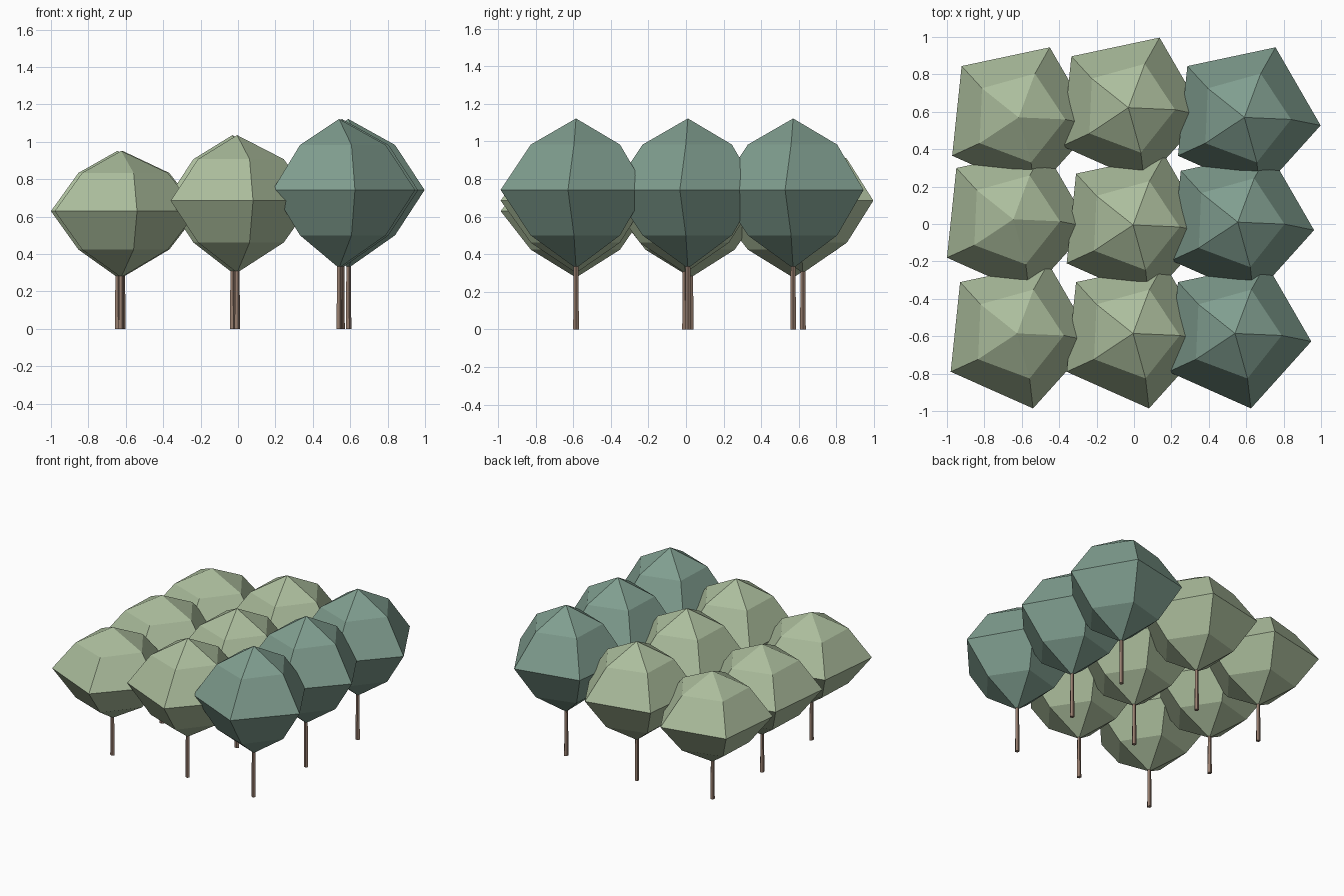
import bpy
import bmesh
from math import cos, sin, tau, radians

cube = bpy.data.objects.get("Cube")
if cube:
    bpy.data.objects.remove(cube)


def material(name, color):
    m = bpy.data.materials.new(name)
    m.use_nodes = True
    m.diffuse_color = (*color, 1)
    m.node_tree.nodes["Principled BSDF"].inputs["Base Color"].default_value = (*color, 1)
    return m


SAGE = material("sage_green", (0.41, 0.51, 0.335))
TEAL = material("teal_green", (0.215, 0.34, 0.275))
BARK = material("brown_bark", (0.305, 0.205, 0.155))

SIDES = 5


def lathe(name, center, rings, mat):
    """Flat-shaded faceted solid from (radius, z, turn in degrees) rings."""
    bm = bmesh.new()
    loops = []
    for r, z, turn in rings:
        count = SIDES if r else 1
        loops.append([bm.verts.new((r * cos(radians(turn) + tau * i / SIDES),
                                    r * sin(radians(turn) + tau * i / SIDES), z))
                      for i in range(count)])
    for low, high in zip(loops, loops[1:]):
        for i in range(SIDES):
            j = (i + 1) % SIDES
            if len(low) == 1:
                bm.faces.new((low[0], high[j], high[i]))
            elif len(high) == 1:
                bm.faces.new((low[i], low[j], high[0]))
            else:
                bm.faces.new((low[i], low[j], high[j], high[i]))
    for end in (loops[0], loops[-1]):
        if len(end) > 1:
            bm.faces.new(end)
    bmesh.ops.recalc_face_normals(bm, faces=bm.faces)
    mesh = bpy.data.meshes.new(name)
    bm.to_mesh(mesh)
    bm.free()
    mesh.materials.append(mat)
    obj = bpy.data.objects.new(name, mesh)
    obj.location = (*center, 0)
    bpy.context.collection.objects.link(obj)


def tree(label, center, height, mat):
    # Crown: pole, narrow ring, wide ring, narrow ring, pole
    crown = [(0, 0.325, 0), (0.25, 0.5, -2.5), (0.41, 0.742, -6),
             (0.25, 0.983, -2.5), (0, 1.122, 0)]
    lathe("crown_" + label, center, [(r, z * height, t) for r, z, t in crown], mat)
    # Trunk: slim post reaching just inside the crown
    lathe("trunk_" + label, center, [(0.016, 0, 0), (0.013, 0.36 * height, 0)], BARK)


# Three rows of trees, growing taller from right to left
rows = {
    "right": (0.848, SAGE, [(-0.625, -0.585), (-0.645, 0.025), (-0.617, 0.57)]),
    "middle": (0.923, SAGE, [(-0.005, -0.585), (-0.005, -0.005), (-0.03, 0.622)]),
    "left": (1.0, TEAL, [(0.54, -0.585), (0.555, 0.01), (0.59, 0.57)]),
}
for side, (height, mat, centers) in rows.items():
    for place, center in zip(("front", "centre", "back"), centers):
        tree(place + "_" + side, center, height, mat)
